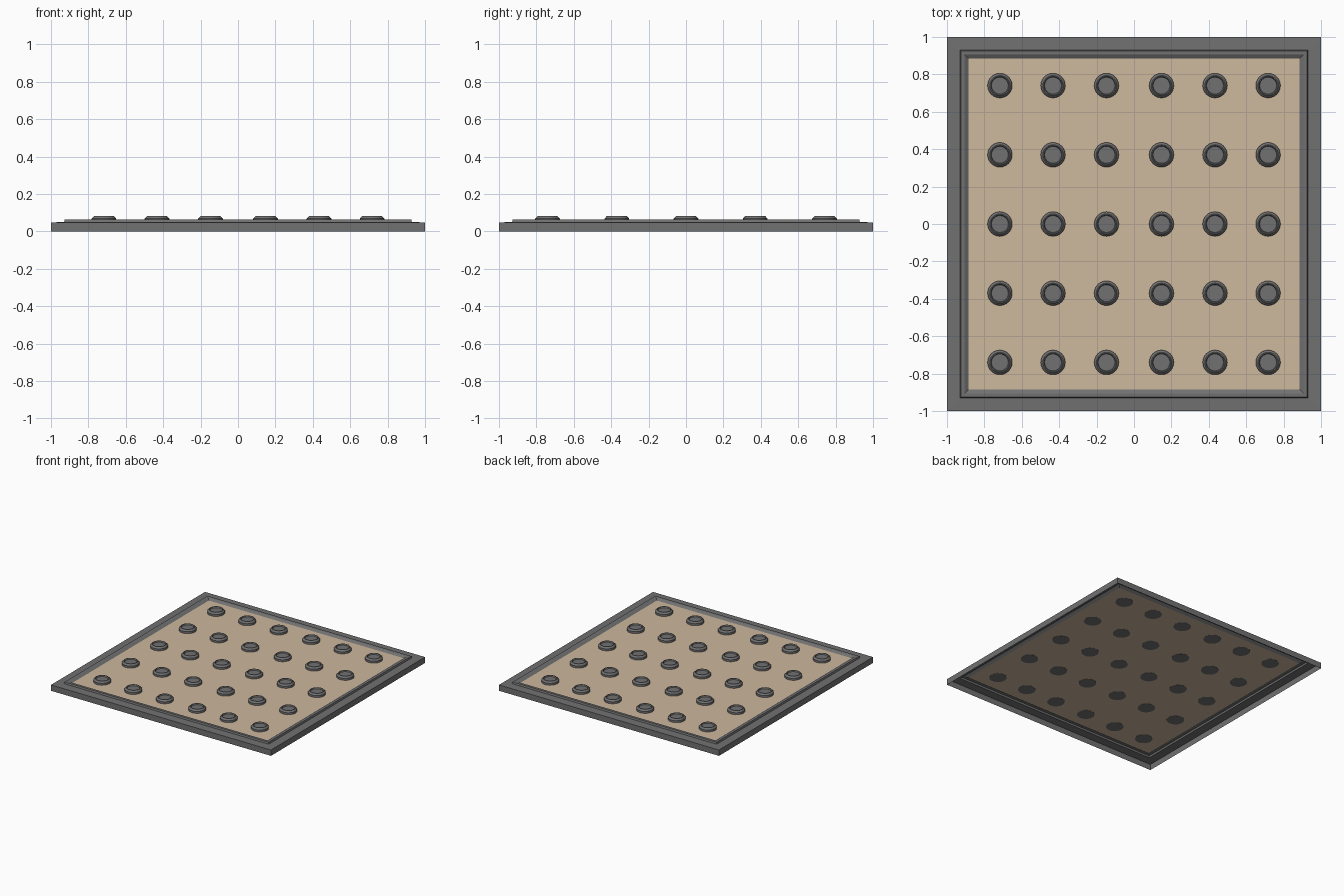
import bpy, bmesh, math

if "Cube" in bpy.data.objects:
    bpy.data.objects.remove(bpy.data.objects["Cube"])


def material(name, rgb):
    m = bpy.data.materials.new(name)
    m.diffuse_color = (*rgb, 1)
    m.use_nodes = True
    m.node_tree.nodes["Principled BSDF"].inputs["Base Color"].default_value = m.diffuse_color
    return m


grey = material("dark grey metal", (0.165, 0.165, 0.165))
tan = material("tan panel", (0.61, 0.48, 0.34))


def lathe(name, profile, sides, mat, turn=0.0, cap_start=False, cap_end=False):
    """Sweep (radius, z) points round the z axis."""
    bm = bmesh.new()
    rings = []
    for r, z in profile:
        rings.append([bm.verts.new((r * math.cos(turn + 2 * math.pi * i / sides),
                                    r * math.sin(turn + 2 * math.pi * i / sides), z))
                      for i in range(sides)])
    for a, b in zip(rings, rings[1:]):
        for i in range(sides):
            j = (i + 1) % sides
            bm.faces.new((a[i], a[j], b[j], b[i]))
    if cap_start:
        bm.faces.new(rings[0][::-1])
    if cap_end:
        bm.faces.new(rings[-1])
    me = bpy.data.meshes.new(name)
    bm.to_mesh(me)
    bm.free()
    me.materials.append(mat)
    ob = bpy.data.objects.new(name, me)
    bpy.context.collection.objects.link(ob)
    return ob


# Frame: square stepped shell, open underneath
PANEL_Z = 0.052
S = math.sqrt(2)
frame_profile = [(1.0, 0.0), (1.0, 0.048), (0.93, 0.05), (0.926, 0.064),
                 (0.905, 0.064), (0.885, PANEL_Z)]
lathe("frame", [(r * S, z) for r, z in frame_profile], 4, grey, math.pi / 4)

# Panel: thin sheet inside the frame
lathe("panel", [(0.885 * S, PANEL_Z)], 4, tan, math.pi / 4, cap_end=True)

# Studs: chamfered discs with a recessed centre, in a 6 by 5 grid
stud_profile = [(0.066, PANEL_Z - 0.001), (0.066, 0.068), (0.054, 0.081),
                (0.049, 0.081), (0.045, 0.072)]
stud = lathe("stud", stud_profile, 24, grey, cap_start=True, cap_end=True)
bpy.context.view_layer.objects.active = stud
stud.select_set(True)
bpy.ops.object.shade_smooth_by_angle(angle=math.radians(30))
first = True
for x in (-0.717, -0.433, -0.147, 0.147, 0.433, 0.717):
    for y in (-0.74, -0.37, 0, 0.37, 0.74):
        ob = stud if first else stud.copy()
        if not first:
            bpy.context.collection.objects.link(ob)
        first = False
        ob.location = (x, y, 0)
